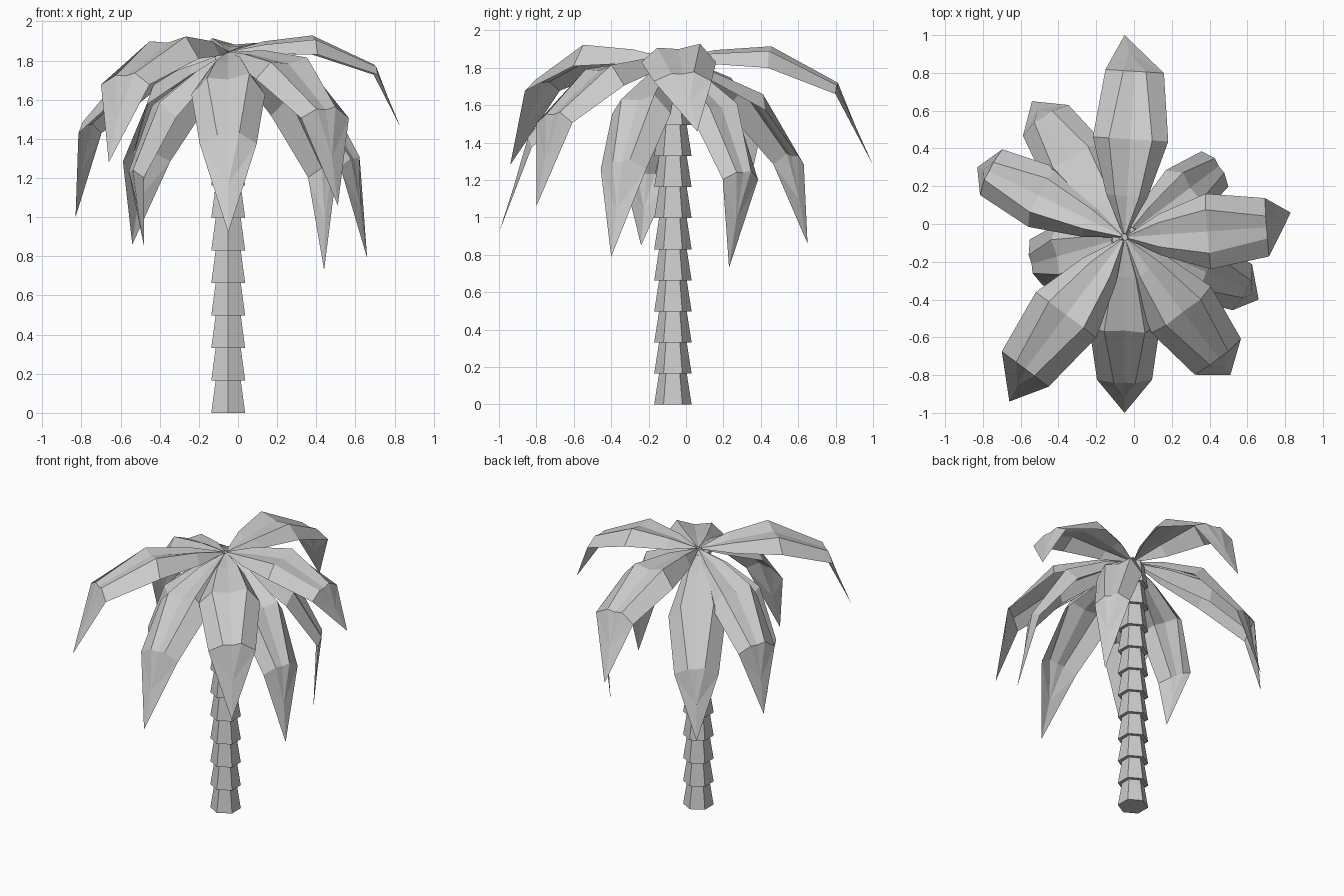
import bpy, bmesh
from math import radians, cos, sin, pi
from mathutils import Vector, Matrix

cube = bpy.data.objects.get("Cube")
if cube:
    bpy.data.objects.remove(cube)

grey = bpy.data.materials.new("light_grey")
grey.use_nodes = True
colour = (0.6, 0.6, 0.6, 1)
grey.diffuse_color = colour
grey.node_tree.nodes["Principled BSDF"].inputs["Base Color"].default_value = colour

CROWN = Vector((-0.05, -0.07, 1.85))


def add_object(name, bm):
    bmesh.ops.recalc_face_normals(bm, faces=bm.faces)
    mesh = bpy.data.meshes.new(name)
    bm.to_mesh(mesh)
    bm.free()
    mesh.materials.append(grey)
    obj = bpy.data.objects.new(name, mesh)
    bpy.context.collection.objects.link(obj)


# Trunk: a stack of flared six-sided segments, corners to front and back
def make_trunk(count=11, height=0.166, low=0.1, high=0.074):
    bm = bmesh.new()
    for i in range(count):
        rings = []
        for radius, z in ((low, i * height), (high, (i + 1) * height)):
            angles = [pi / 6 + k * pi / 3 for k in range(6)]
            rings.append([bm.verts.new((CROWN.x + radius * cos(a),
                                        CROWN.y + radius * sin(a), z))
                          for a in angles])
        bottom, top = rings
        bm.faces.new(bottom)
        bm.faces.new(top)
        for k in range(6):
            n = (k + 1) % 6
            bm.faces.new((bottom[k], bottom[n], top[n], top[k]))
    add_object("trunk", bm)


# Frond rows: reach, crest height, rim half width, rim drop,
# shoulder half width, groove depth
ROWS = [
    (0.02, 0.0, 0.012, 0.01, 0.006, 0.003),
    (0.22, 0.045, 0.11, 0.075, 0.065, 0.025),
    (0.52, 0.065, 0.2, 0.115, 0.115, 0.033),
    (0.88, -0.13, 0.155, 0.06, 0.06, 0.015),
]


def make_frond(name, turn, pitch, size, width, tip):
    bm = bmesh.new()
    spin = (Matrix.Rotation(radians(turn), 3, 'Z')
            @ Matrix.Rotation(radians(-pitch), 3, 'Y'))

    def vert(reach, side, height):
        local = Vector((reach * size, side * width, height * size))
        return bm.verts.new(CROWN + spin @ local)

    # Grooved cross-sections: rim, high shoulder, groove, low shoulder, rim
    rows = []
    for reach, height, rim, drop, shoulder, groove in ROWS:
        rows.append([vert(reach, rim, height - drop),
                     vert(reach, shoulder, height),
                     vert(reach, 0, height - groove),
                     vert(reach, -shoulder, height - groove * 0.75),
                     vert(reach, -rim, height - drop)])
    for a, b in zip(rows, rows[1:]):
        for i in range(4):
            bm.faces.new((a[i], a[i + 1], b[i + 1], b[i]))

    # Pointed end, with the groove fading out halfway
    last = rows[-1]
    end = bm.verts.new(tip)
    middle = bm.verts.new(last[2].co.lerp(end.co, 0.5))
    for a, b in zip(last, last[1:]):
        bm.faces.new((a, b, middle))
    bm.faces.new((last[0], middle, end))
    bm.faces.new((middle, last[4], end))
    add_object(name, bm)


make_trunk()

# Fronds: turn, pitch, size, width, tip
FRONDS = {
    "frond_back": (86.5, 0, 1, 1, (-0.05, 1.0, 1.28)),
    "frond_left": (4, 3, 0.85, 1, (0.83, 0.06, 1.46)),
    "frond_front_left": (-52, -11, 0.97, 1, (0.51, -0.8, 1.06)),
    "frond_front": (-90, -20, 0.99, 0.94, (-0.05, -1.0, 0.92)),
    "frond_front_right": (-127, 1, 0.99, 1, (-0.66, -0.94, 1.28)),
    "frond_right_low": (-164, -41, 0.9, 0.82, (-0.48, -0.24, 0.85)),
    "frond_right": (154, -16, 0.99, 0.87, (-0.83, 0.3, 1.0)),
    "frond_back_right": (124, -25, 1.04, 0.94, (-0.54, 0.65, 0.86)),
    "frond_back_left_low": (37, -35, 0.98, 0.76, (0.44, 0.23, 0.73)),
    "frond_left_low": (-23, -29, 1.0, 0.85, (0.66, -0.4, 0.79)),
}
for name, settings in FRONDS.items():
    make_frond(name, *settings)
